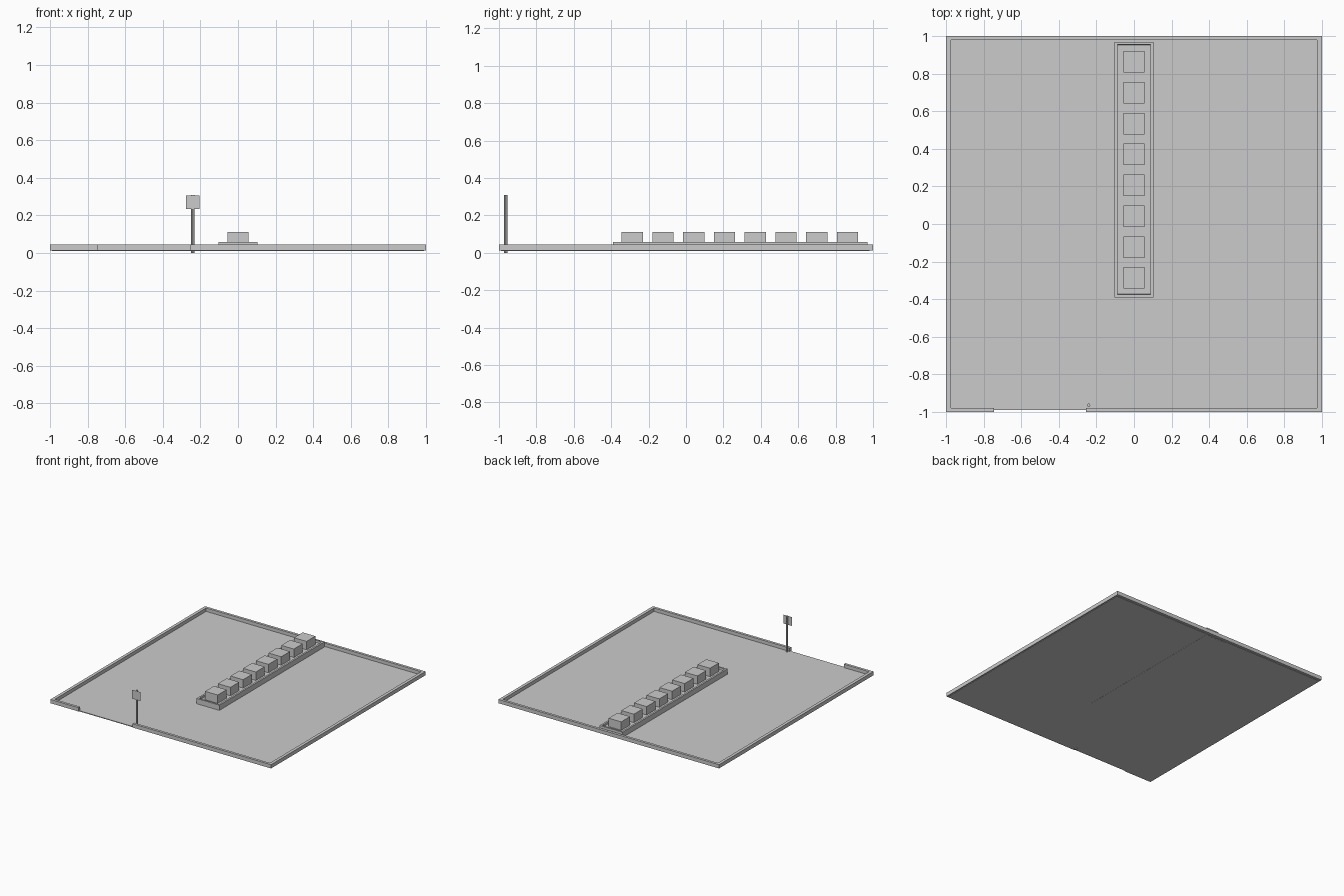
import bpy, bmesh

if "Cube" in bpy.data.objects:
    bpy.data.objects.remove(bpy.data.objects["Cube"])


def mesh_object(name, bm):
    bmesh.ops.recalc_face_normals(bm, faces=bm.faces)
    mesh = bpy.data.meshes.new(name)
    bm.to_mesh(mesh)
    bm.free()
    obj = bpy.data.objects.new(name, mesh)
    bpy.context.collection.objects.link(obj)
    return obj


def box(name, x, y, z):
    bm = bmesh.new()
    bmesh.ops.create_cube(bm, size=1)
    for v in bm.verts:
        v.co = [lo + (c + 0.5) * (hi - lo) for c, (lo, hi) in zip(v.co, (x, y, z))]
    return mesh_object(name, bm)


def extrude_outline(name, pts, z0, z1):
    bm = bmesh.new()
    face = bm.faces.new([bm.verts.new((x, y, z0)) for x, y in pts])
    ext = bmesh.ops.extrude_face_region(bm, geom=[face])
    for v in ext["geom"]:
        if isinstance(v, bmesh.types.BMVert):
            v.co.z = z1
    return mesh_object(name, bm)


# Paved lot
box("lot_ground", (-0.99, 0.99), (-0.99, 0.98), (0.01, 0.016))

# Perimeter curb, one continuous outline with an entrance gap at the front
extrude_outline("perimeter_curb", [
    (-0.255, -1), (1, -1), (1, 1), (-1, 1), (-1, -1), (-0.745, -1),
    (-0.745, -0.979), (-0.975, -0.979), (-0.975, 0.979),
    (0.975, 0.979), (0.975, -0.979), (-0.255, -0.979)], 0.013, 0.044)

# Median planter: block with a recessed bed
bm = bmesh.new()
bmesh.ops.create_cube(bm, size=1)
for v in bm.verts:
    v.co = (v.co.x * 0.208, 0.29 + v.co.y * 1.36, 0.034 + v.co.z * 0.05)
bm.normal_update()
top = max(bm.faces, key=lambda f: f.calc_center_median().z)
bmesh.ops.inset_region(bm, faces=[top], thickness=0.021)
bmesh.ops.inset_region(bm, faces=[top], thickness=0.002)
for v in top.verts:
    v.co.z = 0.043
mesh_object("median_planter", bm)

# Row of hedge blocks
for i in range(8):
    y = -0.287 + i * 0.1643
    box(f"hedge_{i + 1}", (-0.057, 0.057), (y - 0.057, y + 0.057), (0.043, 0.112))

# Entrance sign post and flat panel
bpy.ops.mesh.primitive_cylinder_add(vertices=8, radius=0.0085, depth=0.309,
                                    location=(-0.241, -0.964, 0.1545))
bpy.context.object.name = "sign_post"
bm = bmesh.new()
bm.faces.new([bm.verts.new((-0.241 + sx * 0.037, -0.974, 0.27 + sz * 0.036))
              for sx, sz in ((-1, -1), (1, -1), (1, 1), (-1, 1))])
mesh_object("sign_panel", bm)
